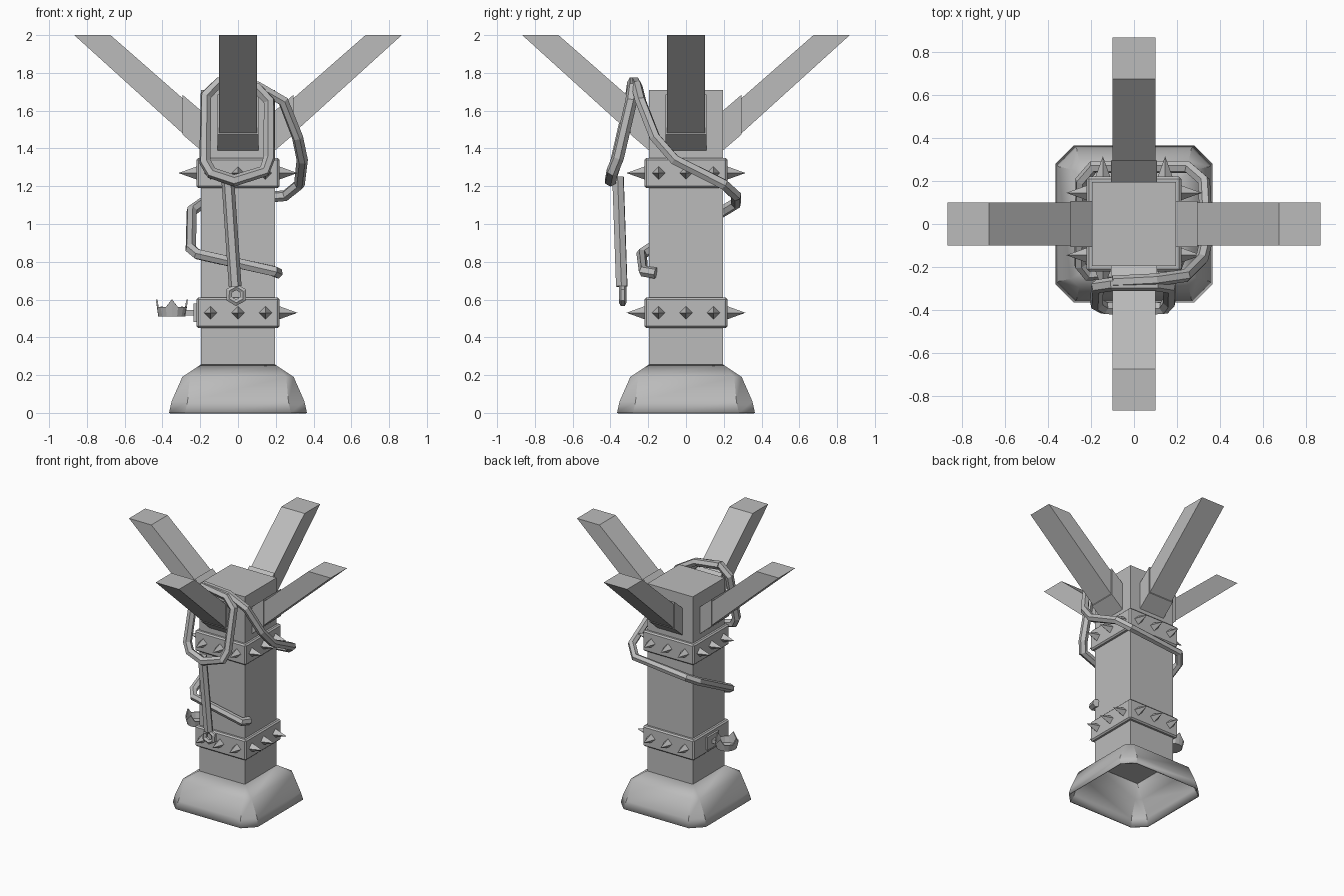
import bpy, bmesh, math
from mathutils import Vector, Matrix

cube = bpy.data.objects.get("Cube")
if cube:
    bpy.data.objects.remove(cube)

stone = bpy.data.materials.new("grey_stone")
stone.use_nodes = True
GREY = (0.5, 0.5, 0.5, 1)
stone.diffuse_color = GREY
stone.node_tree.nodes["Principled BSDF"].inputs["Base Color"].default_value = GREY


def finish(name, bm):
    bmesh.ops.recalc_face_normals(bm, faces=bm.faces)
    mesh = bpy.data.meshes.new(name)
    bm.to_mesh(mesh)
    bm.free()
    ob = bpy.data.objects.new(name, mesh)
    bpy.context.collection.objects.link(ob)
    mesh.materials.append(stone)
    return ob


def box(name, x, y, z, bevel=0):
    """Box from (low, high) pairs."""
    bm = bmesh.new()
    bmesh.ops.create_cube(bm, size=1)
    for v in bm.verts:
        v.co = [lo + (c + 0.5) * (hi - lo) for c, (lo, hi) in zip(v.co, (x, y, z))]
    if bevel:
        bmesh.ops.bevel(bm, geom=bm.edges[:], offset=bevel, segments=1, affect='EDGES')
    return finish(name, bm)


def prism(name, profile, half, angle):
    """Extrude an (out, z) profile sideways and turn it about the post."""
    bm = bmesh.new()
    a = [bm.verts.new((r, -half, z)) for r, z in profile]
    b = [bm.verts.new((r, half, z)) for r, z in profile]
    bm.faces.new(a)
    bm.faces.new(b)
    for i in range(len(a)):
        j = (i + 1) % len(a)
        bm.faces.new((a[i], a[j], b[j], b[i]))
    bm.transform(Matrix.Rotation(angle, 4, 'Z'))
    return finish(name, bm)


def spike(name, offset, z, angle):
    """Four-sided spike pointing out of a collar."""
    bm = bmesh.new()
    bmesh.ops.create_cone(bm, segments=4, radius1=0.036, radius2=0, depth=0.1, cap_ends=True)
    bm.transform(Matrix.Rotation(angle, 4, 'Z') @ Matrix.Translation((0.265, offset, z))
                 @ Matrix.Rotation(math.pi / 2, 4, 'Y'))
    return finish(name, bm)


def strap(name, points, radius, closed=False):
    """Six-sided band along a path, as a mesh."""
    curve = bpy.data.curves.new(name, 'CURVE')
    curve.dimensions = '3D'
    curve.bevel_depth = radius
    curve.bevel_resolution = 1
    curve.use_fill_caps = True
    sp = curve.splines.new('POLY')
    sp.points.add(len(points) - 1)
    for p, co in zip(sp.points, points):
        p.co = (*co, 1)
    sp.use_cyclic_u = closed
    sp.use_smooth = False
    curve.materials.append(stone)
    ob = bpy.data.objects.new(name, curve)
    bpy.context.collection.objects.link(ob)
    return ob


# Post and its two spiked collars
box("post", (-0.195, 0.195), (-0.195, 0.195), (0.25, 1.71))
for name, z in (("lower", 0.53), ("upper", 1.27)):
    box(name + "_collar", (-0.22, 0.22), (-0.22, 0.22), (z - 0.08, z + 0.08), 0.01)
    for side in range(4):
        if name == "lower" and side == 2:
            continue                      # the cup hangs on this side
        for k in (-1, 0, 1):
            spike(f"{name}_spike", k * 0.145, z, side * math.pi / 2)

# Flared hollow foot with chamfered corners
bm = bmesh.new()
rings = []
for z, h, c in ((0, 0.365, 0.085), (0.06, 0.352, 0.085), (0.19, 0.295, 0.04), (0.255, 0.197, 0.005)):
    ring = []
    for q in range(4):
        turn = Matrix.Rotation(q * math.pi / 2, 3, 'Z')
        ring += [bm.verts.new(turn @ Vector(p)) for p in ((h, h - c, z), (h - c, h, z))]
    rings.append(ring)
for lo, hi in zip(rings, rings[1:]):
    for i in range(8):
        j = (i + 1) % 8
        bm.faces.new((lo[i], lo[j], hi[j], hi[i]))
foot = finish("foot", bm)
shell = foot.modifiers.new("shell", 'SOLIDIFY')
shell.thickness = 0.012
shell.offset = -1
bpy.context.view_layer.objects.active = foot
foot.select_set(True)
bpy.ops.object.shade_smooth_by_angle(angle=math.radians(40))

# Four slanting arms with sockets at the post
for side in range(4):
    turn = side * math.pi / 2
    prism("arm", ((0.15, 1.35), (0.867, 2), (0.675, 2), (0.15, 1.54)), 0.1, turn)
    prism("arm_socket", ((0.19, 1.385), (0.295, 1.475), (0.295, 1.685), (0.19, 1.595)), 0.108, turn)

# Loop draped over the front arm, with its hanging tail and ring
strap("front_loop", ((-0.1, -0.28, 1.75), (-0.17, -0.29, 1.68), (-0.175, -0.37, 1.33),
                     (-0.14, -0.39, 1.27), (-0.02, -0.4, 1.23), (0.14, -0.39, 1.28),
                     (0.165, -0.36, 1.35), (0.165, -0.29, 1.65), (0.1, -0.28, 1.72)), 0.032, True)
strap("hanging_tail", ((-0.055, -0.36, 1.25), (-0.015, -0.34, 0.67)), 0.034)
ring = [(-0.01 + 0.042 * math.cos(i * math.pi / 3 + 0.5), -0.335,
         0.625 + 0.042 * math.sin(i * math.pi / 3 + 0.5)) for i in range(6)]
strap("tail_ring", ring, 0.02, True)

# Long strap spiralling down around the post
strap("wrapped_strap", ((-0.1, -0.27, 1.75), (0.1, -0.26, 1.73), (0.24, -0.24, 1.65),
                        (0.315, -0.165, 1.46), (0.34, -0.06, 1.34), (0.325, 0.2, 1.21),
                        (0.25, 0.265, 1.15), (-0.19, 0.265, 1.11), (-0.245, 0.2, 1.07),
                        (-0.25, -0.19, 0.87), (-0.215, -0.235, 0.84), (0.19, -0.225, 0.75),
                        (0.21, -0.16, 0.74)), 0.03)

# Cup with a pointed rim on a bracket
box("cup_plate", (-0.235, -0.21), (-0.07, 0.07), (0.48, 0.58))
box("cup_bracket", (-0.28, -0.22), (-0.015, 0.015), (0.515, 0.545))
bm = bmesh.new()
N = 16
low = [(0.072, 0.51)] * N
high = [(0.085, 0.6 if i % 4 == 0 else 0.56) for i in range(N)]


def rim(levels):
    return [bm.verts.new((-0.35 + r * math.cos(i * math.tau / N), r * math.sin(i * math.tau / N), z))
            for i, (r, z) in enumerate(levels)]


a, b = rim(low), rim(high)
bm.faces.new(a)
for i in range(N):
    j = (i + 1) % N
    bm.faces.new((a[i], a[j], b[j], b[i]))
cup = finish("cup", bm)
wall = cup.modifiers.new("wall", 'SOLIDIFY')
wall.thickness = 0.008
